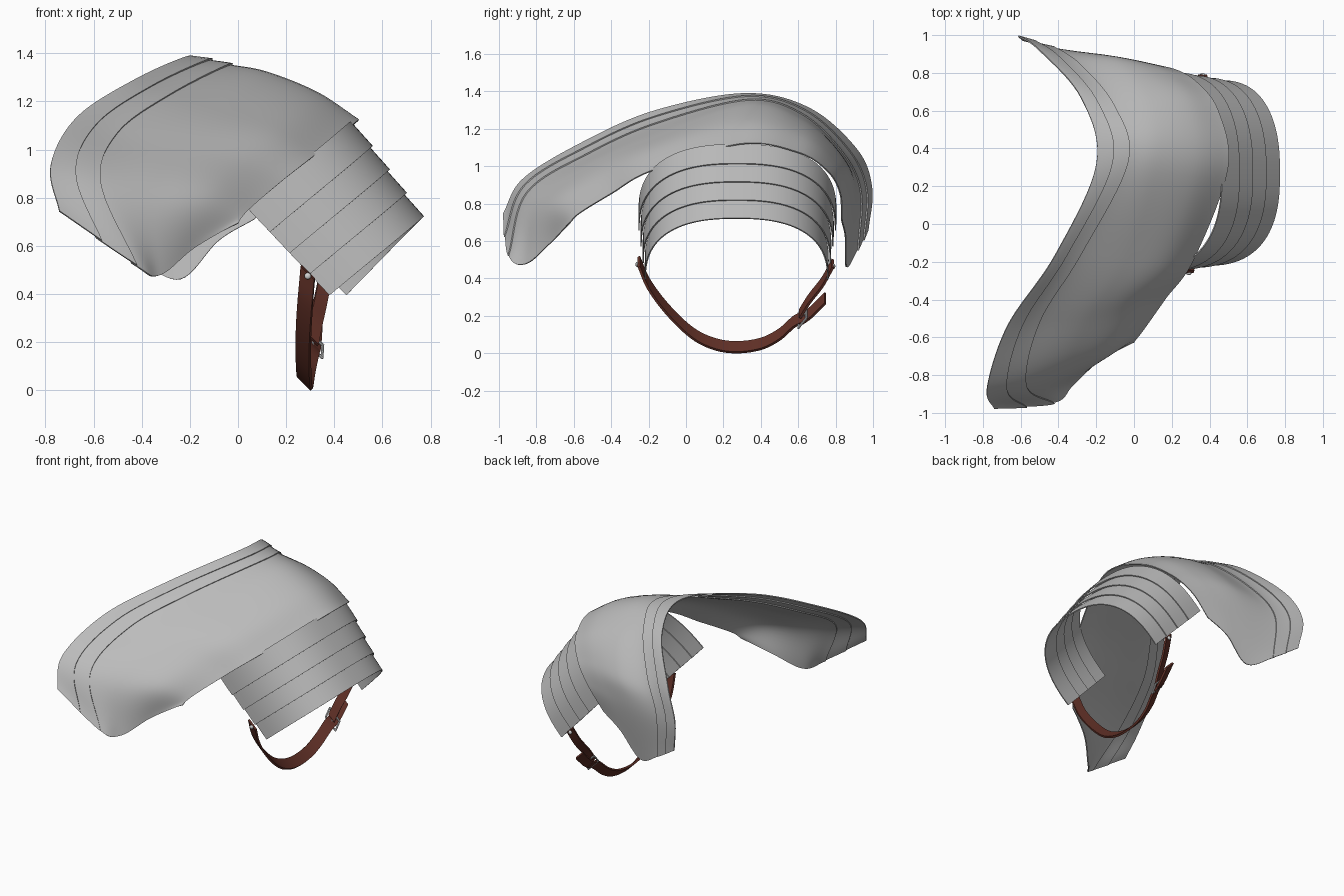
import bpy, bmesh, math
from mathutils import Vector

old = bpy.data.objects.get("Cube")
if old:
    bpy.data.objects.remove(old, do_unlink=True)


def material(name, rgb, metallic=0.0):
    m = bpy.data.materials.new(name)
    m.use_nodes = True
    m.diffuse_color = (*rgb, 1)
    m.node_tree.nodes["Principled BSDF"].inputs["Base Color"].default_value = (*rgb, 1)
    return m


steel = material("steel grey", (0.5, 0.5, 0.5))
leather = material("brown leather", (0.12, 0.03, 0.02))
silver = material("buckle silver", (0.65, 0.65, 0.65))


def finish(name, bm, mat, thickness=0.0):
    mesh = bpy.data.meshes.new(name)
    bm.to_mesh(mesh)
    bm.free()
    mesh.materials.append(mat)
    ob = bpy.data.objects.new(name, mesh)
    bpy.context.collection.objects.link(ob)
    bpy.ops.object.select_all(action='DESELECT')
    ob.select_set(True)
    bpy.context.view_layer.objects.active = ob
    if thickness:
        mod = ob.modifiers.new("thickness", 'SOLIDIFY')
        mod.thickness = thickness
        mod.offset = 0
        bpy.ops.object.modifier_apply(modifier=mod.name)
    bpy.ops.object.shade_smooth_by_angle(angle=math.radians(40))
    return ob


def sheet(name, func, nu, nv, mat, thickness):
    """Thin plate from a function of two 0-1 parameters."""
    bm = bmesh.new()
    rows = [[bm.verts.new(func(i / nu, j / nv)) for j in range(nv + 1)] for i in range(nu + 1)]
    for a, b in zip(rows, rows[1:]):
        for j in range(nv):
            bm.faces.new((a[j], b[j], b[j + 1], a[j + 1]))
    return finish(name, bm, mat, thickness)


def spline(pts, t):
    """Smooth curve through points, t running from 0 to the last index."""
    pts = [Vector(p) for p in pts]
    n = len(pts)
    i = max(0, min(int(t), n - 2))
    f = t - i
    b, c = pts[i], pts[i + 1]
    a = pts[i - 1] if i > 0 else 2 * b - c
    d = pts[i + 2] if i + 2 < n else 2 * c - b
    return 0.5 * (2 * b + (c - a) * f + (2 * a - 5 * b + 4 * c - d) * f ** 2
                  + (3 * b - a - 3 * c + d) * f ** 3)


# Guide curves of the shoulder shell, each from front hem over the top to back hem
neck_rim = [(-.745, -.97, .74), (-.78, -.86, .93), (-.67, -.53, 1.13), (-.42, -.16, 1.29),
            (-.2, .32, 1.38), (-.28, .66, 1.3), (-.5, .91, 1.08), (-.61, .985, .88), (-.59, .965, .66)]
band_line = [(-.42, -.95, .52), (-.57, -.85, .86), (-.5, -.52, 1.07), (-.28, -.16, 1.23),
             (-.03, .33, 1.355), (-.1, .62, 1.28), (-.28, .84, 1.07), (-.42, .935, .86), (-.42, .92, .55)]
middle = [(-.32, -.86, .48), (-.35, -.79, .81), (-.24, -.5, 1.02), (-.03, -.18, 1.16),
          (.12, .32, 1.325), (.1, .63, 1.24), (-.04, .84, 1.05), (-.15, .9, .86), (-.24, .865, .46)]
shoulder_line = [(-.18, -.73, .59), (-.13, -.69, .8), (-.02, -.46, .96), (.17, -.19, 1.09),
                 (.33, .3, 1.24), (.29, .63, 1.17), (.15, .81, 1.02), (.02, .87, .86), (-.08, .86, .62)]
arm_rim = [(0, -.63, .7), (.05, -.57, .755), (.17, -.4, .86), (.32, -.19, .98),
           (.5, .29, 1.125), (.45, .6, 1.08), (.33, .76, .98), (.2, .83, .86), (.07, .84, .71)]
guides = [neck_rim, band_line, middle, shoulder_line, arm_rim]


def shell_point(u, v):
    return spline([spline(g, v * 8) for g in guides], u)


def shell_plate(name, u0, u1, lift, nu):
    def func(s, v):
        u = u0 + (u1 - u0) * s
        e = 0.01
        p = shell_point(u, v)
        du = shell_point(min(u + e, 4), v) - shell_point(max(u - e, 0), v)
        dv = shell_point(u, min(v + e, 1)) - shell_point(u, max(v - e, 0))
        return p + du.cross(dv).normalized() * lift
    return sheet(name, func, nu, 72, steel, 0.007)


shell_plate("shoulder_shell", 0.92, 4, -0.008, 28)
shell_plate("neck_band_inner", 0.44, 1, 0.0, 6)
shell_plate("neck_band_outer", 0, 0.5, 0.008, 6)

# Overlapping arched arm plates; every edge runs from a low front corner to a crown
low_start, low_end = Vector((.05, 0, .745)), Vector((.38, 0, .395))
top_start, top_end = Vector((.488, 0, 1.112)), Vector((.772, 0, .722))


def arch_point(s, v, inset):
    low, top = low_start.lerp(low_end, s), top_start.lerp(top_end, s)
    top = top + (low - top).normalized() * inset
    half = 0.54 - 0.05 * s - inset
    c, h = math.cos(math.pi * v), math.sin(math.pi * v)
    across = -math.copysign(abs(c) ** 0.8, c)
    rise = max(h, 0) ** 0.8
    p = low.lerp(top, rise)
    p.y = 0.275 - 0.005 * s + half * across
    p.x += 0.035 * (across + 1) * (1 - rise)
    return p


for k in range(4):
    def plate(u, v, k=k):
        start = k - 0.15
        s = start + (k + 1 - start) * u
        return arch_point(s / 4, v, 0.014 * (1 - u) + 0.002)
    sheet(f"arm_plate_{k + 1}", plate, 4, 56, steel, 0.007)

# Leather strap under the arm
width_dir = Vector((.7, 0, -.7))


def strap(name, path, width, steps):
    def func(u, v):
        return spline(path, u * (len(path) - 1)) + width_dir * width * (v - 0.5)
    return sheet(name, func, steps, 1, leather, 0.014)


strap("long_strap", [(.29, -.252, .49), (.28, -.2, .37), (.272, -.1, .235), (.272, .03, .11),
                     (.275, .15, .05), (.278, .27, .032), (.282, .4, .05), (.29, .5, .1),
                     (.305, .58, .17), (.31, .64, .195)], 0.08, 48)
strap("buckle_strap", [(.31, .61, .21), (.325, .66, .29), (.345, .73, .38), (.365, .785, .48)], 0.065, 12)
strap("strap_tail", [(.31, .62, .185), (.315, .67, .22), (.32, .745, .295)], 0.08, 6)


# Buckle frame, prong and rivets
def rod(bm, a, b, r):
    a, b = Vector(a), Vector(b)
    d = b - a
    m = d.to_track_quat('Z', 'Y').to_matrix().to_4x4()
    m.translation = (a + b) / 2
    bmesh.ops.create_cone(bm, cap_ends=True, segments=8, radius1=r, radius2=r,
                          depth=d.length + r, matrix=m)


bm = bmesh.new()
centre = Vector((.312, .622, .2))
along = Vector((.05, .6, .75)).normalized() * 0.033
side = width_dir * 0.055
corners = [centre + along + side, centre + along - side, centre - along - side, centre - along + side]
for i in range(4):
    rod(bm, corners[i], corners[(i + 1) % 4], 0.006)
rod(bm, centre - along, centre + along, 0.005)
finish("buckle", bm, silver)

for name, pos in (("front_rivet", (.29, -.262, .475)), ("back_rivet", (.362, .79, .465))):
    bm = bmesh.new()
    bmesh.ops.create_uvsphere(bm, u_segments=12, v_segments=8, radius=0.014)
    bmesh.ops.scale(bm, vec=(1, 0.6, 1), verts=bm.verts)
    bmesh.ops.translate(bm, vec=pos, verts=bm.verts)
    finish(name, bm, silver)
